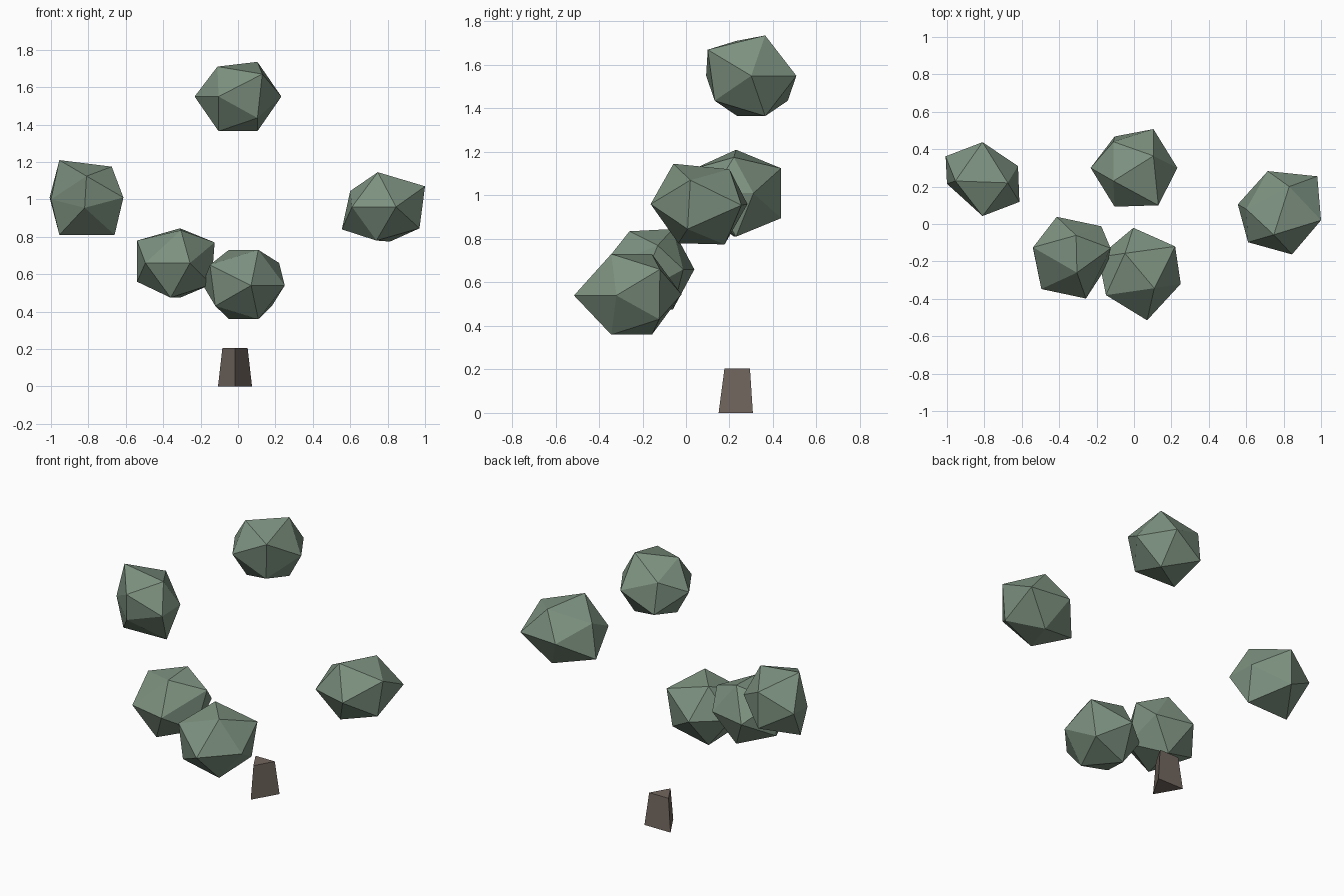
import bpy
import bmesh
import math
from mathutils import Vector, Matrix

default_cube = bpy.data.objects.get("Cube")
if default_cube:
    bpy.data.objects.remove(default_cube, do_unlink=True)


def make_material(name, colour):
    material = bpy.data.materials.new(name)
    material.use_nodes = True
    material.diffuse_color = (*colour, 1)
    shader = material.node_tree.nodes["Principled BSDF"]
    shader.inputs["Base Color"].default_value = (*colour, 1)
    shader.inputs["Roughness"].default_value = 0.9
    return material


def finish_object(bm, name, material):
    bmesh.ops.recalc_face_normals(bm, faces=bm.faces)
    mesh = bpy.data.meshes.new(name)
    bm.to_mesh(mesh)
    bm.free()
    mesh.materials.append(material)
    obj = bpy.data.objects.new(name, mesh)
    bpy.context.collection.objects.link(obj)
    return obj


def leaf_clump(name, centre, turn, pulls, radius=0.232, squash=0.94):
    """Low-poly clump: a turned, squashed icosahedron with its nearest
    corner drawn out to each of the given points."""
    golden = (1 + math.sqrt(5)) / 2
    bm = bmesh.new()
    for a in (-1, 1):
        for b in (-golden, golden):
            for corner in ((b, a, 0), (a, 0, b), (0, b, a)):
                bm.verts.new(Vector(corner).normalized() * radius)
    bmesh.ops.convex_hull(bm, input=bm.verts)
    placement = (Matrix.Translation(centre)
                 @ Matrix.Rotation(math.radians(turn), 4, "Z")
                 @ Matrix.Diagonal((1, 1, squash, 1)))
    bmesh.ops.transform(bm, matrix=placement, verts=bm.verts)
    for point in map(Vector, pulls):
        nearest = min(bm.verts, key=lambda v: (v.co - point).length)
        nearest.co = point
    return finish_object(bm, name, leaf_green)


leaf_green = make_material("leaf green", (0.205, 0.287, 0.216))
bark_brown = make_material("bark brown", (0.17, 0.136, 0.114))

# Short three-sided trunk, narrowing upwards, with one edge to the front
height = 0.205
trunk = bmesh.new()
bmesh.ops.create_cone(
    trunk, cap_ends=True, segments=3, radius1=0.105, radius2=0.078, depth=height,
    matrix=Matrix.Translation((-0.016, 0.255, height / 2)))
front = min(trunk.verts, key=lambda v: v.co.y).co
spin = -math.pi / 2 - math.atan2(front.y - 0.255, front.x + 0.016)
bmesh.ops.rotate(trunk, verts=trunk.verts, cent=(-0.016, 0.255, 0),
                 matrix=Matrix.Rotation(spin, 3, "Z"))
finish_object(trunk, "trunk", bark_brown)

# Separate leaf clumps, each a little uneven
leaf_clump("top_leaf_clump", (0, 0.3, 1.55), 31.7,
           [(-0.11, 0.44, 1.63), (0.13, 0.1, 1.67), (-0.11, 0.23, 1.71)])
leaf_clump("right_leaf_clump", (-0.81, 0.24, 1.01), 0,
           [(-0.955, 0.23, 1.21), (-0.675, 0.22, 1.175),
            (-0.955, 0.22, 0.81), (-0.66, 0.23, 0.81),
            (-1, 0.215, 1), (-0.62, 0.31, 1.01), (-0.82, 0.06, 0.955)])
leaf_clump("left_leaf_clump", (0.78, 0.06, 0.96), 74.5,
           [(0.98, 0.255, 0.955), (0.83, 0.2, 1.12), (1, 0.02, 1.07),
            (0.6, 0.08, 1.045), (0.555, 0.105, 0.84), (0.74, -0.035, 0.78)])
leaf_clump("low_right_leaf_clump", (-0.335, -0.18, 0.66), 78,
           [(-0.125, -0.13, 0.77), (-0.305, -0.26, 0.835),
            (-0.54, -0.125, 0.78), (-0.54, -0.13, 0.56)])
leaf_clump("low_front_leaf_clump", (0.03, -0.25, 0.545), 130,
           [(0.07, -0.515, 0.54), (0.25, -0.32, 0.54),
            (-0.15, -0.38, 0.65), (0.22, -0.12, 0.66)])
